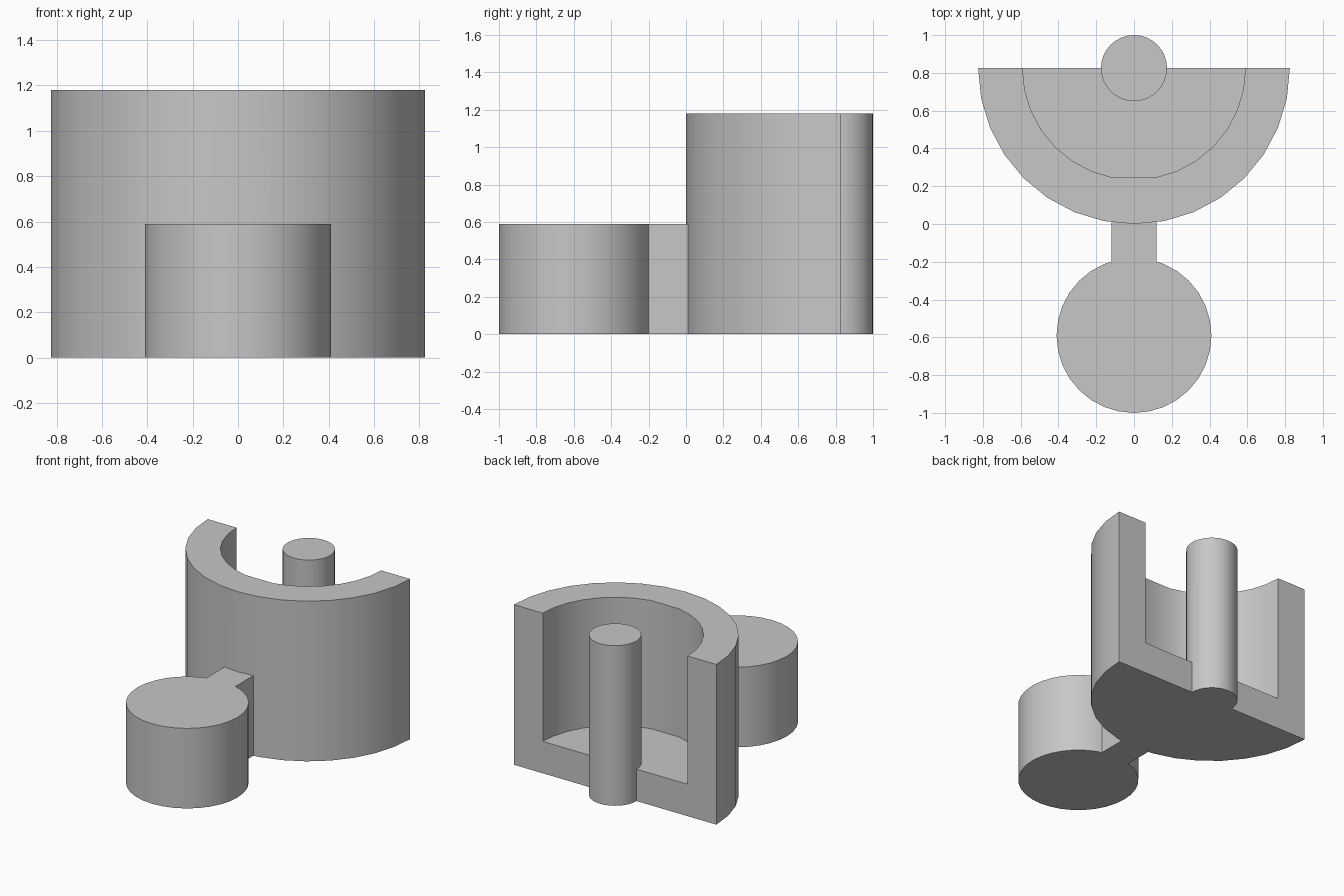
import bpy
import bmesh
from math import sin, cos, pi

cube = bpy.data.objects.get("Cube")
if cube:
    bpy.data.objects.remove(cube, do_unlink=True)

HEIGHT = 1.18         # wall and post
LOW = HEIGHT / 2      # drum and bridge
WALL = 0.235          # wall and floor thickness
RADIUS = 0.825        # outer half round
BACK = 0.825          # plane of the cut side

grey = bpy.data.materials.new("plain grey")
grey.use_nodes = True
colour = (0.57, 0.57, 0.57, 1)
grey.diffuse_color = colour
grey.node_tree.nodes["Principled BSDF"].inputs["Base Color"].default_value = colour


def prism(name, outline, z0, z1):
    """Extrude a flat outline between two heights."""
    bm = bmesh.new()
    face = bm.faces.new([bm.verts.new((x, y, z0)) for x, y in outline])
    top = bmesh.ops.extrude_face_region(bm, geom=[face])["geom"]
    bmesh.ops.translate(bm, vec=(0, 0, z1 - z0),
                        verts=[v for v in top if isinstance(v, bmesh.types.BMVert)])
    bmesh.ops.recalc_face_normals(bm, faces=bm.faces)
    mesh = bpy.data.meshes.new(name)
    bm.to_mesh(mesh)
    bm.free()
    mesh.materials.append(grey)
    obj = bpy.data.objects.new(name, mesh)
    bpy.context.collection.objects.link(obj)
    return obj


def arc(radius, cy, start, end, steps):
    angles = [start + (end - start) * i / steps for i in range(steps + 1)]
    return [(radius * cos(a), cy + radius * sin(a)) for a in angles]


def combine(target, tool, operation):
    """Apply a boolean and drop the tool object."""
    mod = target.modifiers.new(operation, 'BOOLEAN')
    mod.operation, mod.object, mod.solver = operation, tool, 'EXACT'
    bpy.context.view_layer.objects.active = target
    bpy.ops.object.modifier_apply(modifier=mod.name)
    bpy.data.objects.remove(tool, do_unlink=True)


# Half-round shell with a solid floor
body = prism("half_round_holder", arc(RADIUS, BACK, pi, 2 * pi, 16), 0, HEIGHT)

# Pocket with a small flat at its front, open at the back
pocket = arc(RADIUS - WALL, BACK, pi, 2 * pi, 16)
del pocket[8]
r = RADIUS - WALL
pocket += [(r, BACK + 0.2), (-r, BACK + 0.2)]
combine(body, prism("pocket", pocket, WALL, HEIGHT + 0.2), 'DIFFERENCE')

# Low round drum at the front
drum = prism("drum", arc(0.41, -0.59, 0, 2 * pi, 32)[:-1], 0, LOW)
combine(body, drum, 'UNION')

# Bridge joining drum and shell
w = 0.118
bridge = prism("bridge", [(-w, -0.4), (w, -0.4), (w, 0.12), (-w, 0.12)], 0, LOW)
combine(body, bridge, 'UNION')

# Upright post at the middle of the cut side
post = prism("post", arc(0.175, BACK, 0, 2 * pi, 32)[:-1], 0, HEIGHT)
combine(body, post, 'UNION')

# Smooth round walls, crisp edges
bpy.ops.object.select_all(action='DESELECT')
body.select_set(True)
bpy.context.view_layer.objects.active = body
bpy.ops.object.shade_smooth_by_angle(angle=pi / 6)
